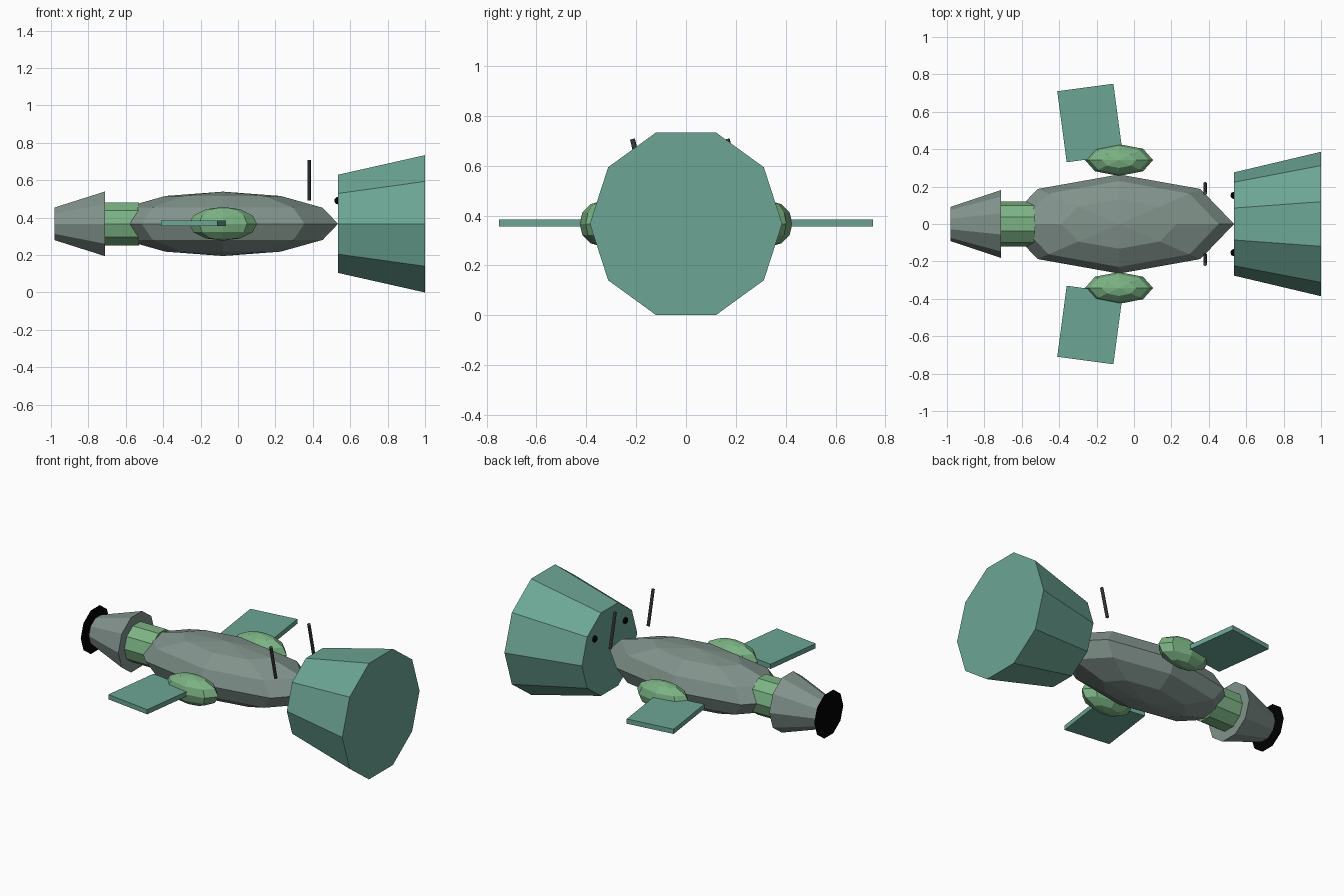
import bpy
from math import radians

if "Cube" in bpy.data.objects:
    bpy.data.objects.remove(bpy.data.objects["Cube"])

MID_Z = 0.367


def material(name, r, g, b):
    m = bpy.data.materials.new(name)
    m.diffuse_color = (r, g, b, 1)
    m.use_nodes = True
    m.node_tree.nodes["Principled BSDF"].inputs["Base Color"].default_value = m.diffuse_color
    return m


GREY = material("hull_grey", 0.22, 0.29, 0.26)
GREEN = material("pale_green", 0.20, 0.45, 0.23)
TEAL = material("teal", 0.15, 0.38, 0.30)
DARK = material("dark_grey", 0.08, 0.10, 0.09)
BLACK = material("black", 0.0, 0.0, 0.0)


def finish(name, mat):
    ob = bpy.context.object
    ob.name = name
    ob.data.materials.append(mat)
    return ob


def ellipsoid(name, loc, radii, mat):
    bpy.ops.mesh.primitive_uv_sphere_add(segments=8, ring_count=6, radius=1, location=loc)
    ob = finish(name, mat)
    ob.scale = radii
    return ob


def tube_x(name, x0, x1, r0, r1, mat):
    """Ten-sided frustum along x."""
    bpy.ops.mesh.primitive_cone_add(vertices=10, radius1=r0, radius2=r1, depth=x1 - x0,
                                    location=((x0 + x1) / 2, 0, MID_Z),
                                    rotation=(0, radians(90), 0))
    return finish(name, mat)


# Hull, neck, tail nozzle and large flared bell
ellipsoid("hull", (-0.08, 0, MID_Z), (0.615, 0.265, 0.172), GREY)
tube_x("neck", -0.71, -0.53, 0.121, 0.121, GREEN)
tube_x("tail_nozzle", -0.98, -0.71, 0.092, 0.182, GREY)
tube_x("flared_bell", 0.535, 1.0, 0.276, 0.386, TEAL)

# Thin black disc behind the tail nozzle
bpy.ops.mesh.primitive_circle_add(vertices=10, radius=0.145, fill_type='NGON',
                                  location=(-0.999, 0, MID_Z), rotation=(0, radians(-90), 0))
finish("tail_disc", BLACK)

for side, s in (("left", 1), ("right", -1)):
    # Side pod
    ellipsoid(f"{side}_pod", (-0.08, s * 0.342, MID_Z), (0.182, 0.085, 0.09), GREEN)

    # Swept wing panel
    bpy.ops.mesh.primitive_cube_add(size=1, location=(-0.235, s * 0.54, MID_Z + 0.003),
                                    rotation=(0, 0, s * radians(7.6)))
    finish(f"{side}_wing", TEAL).scale = (0.303, 0.383, 0.03)

    # Antenna rods, both leaning the same way
    bpy.ops.mesh.primitive_cylinder_add(vertices=10, radius=0.01, depth=0.22,
                                        location=(0.38, s * 0.19, 0.6),
                                        rotation=(radians(13), 0, 0))
    finish(f"{side}_antenna", DARK)

    # Black eye bead on the bell's inner face
    ellipsoid(f"{side}_bead", (0.535, s * 0.153, 0.491), (0.02, 0.02, 0.02), BLACK)
